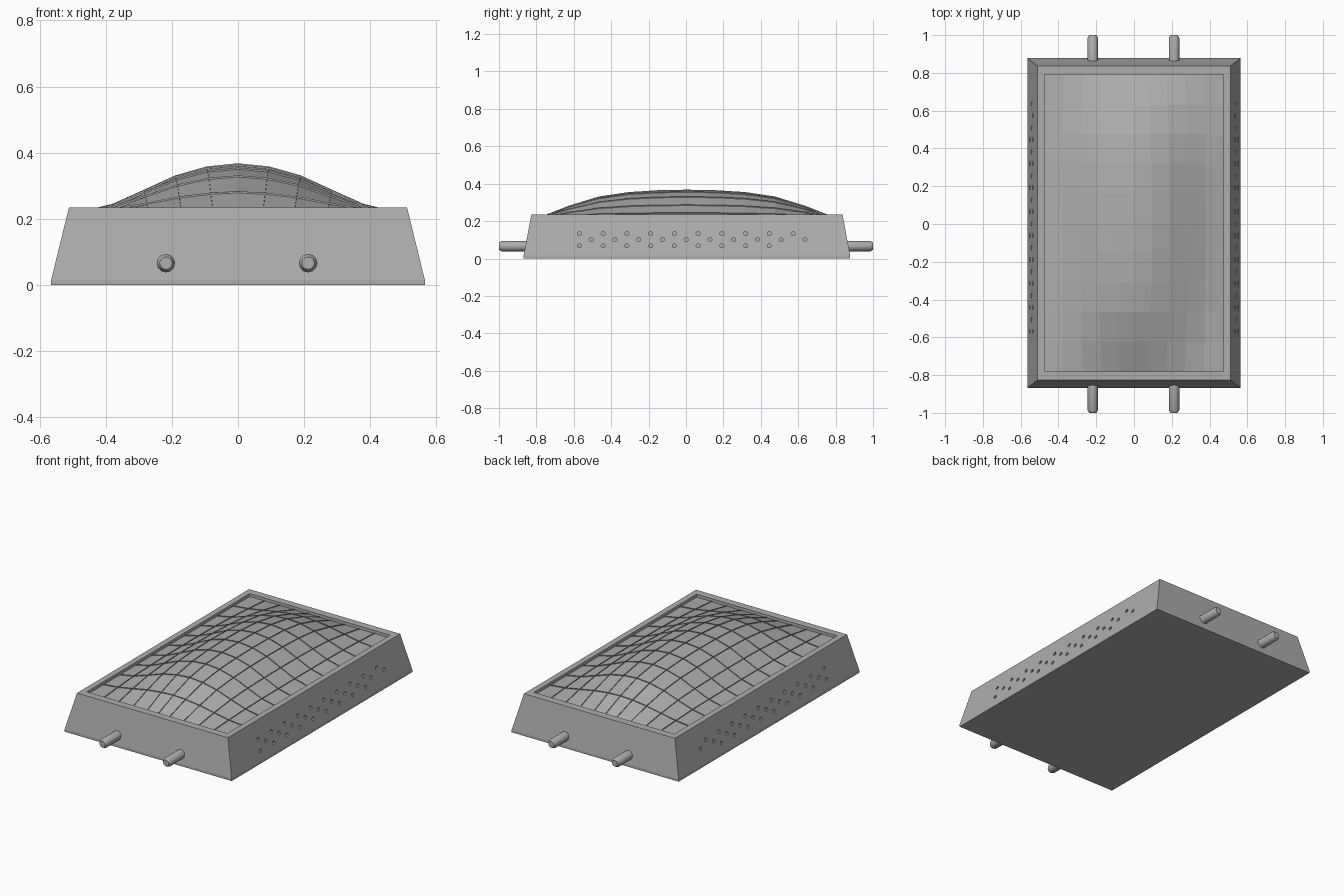
import bpy, bmesh, math
from mathutils import Matrix, Vector

if "Cube" in bpy.data.objects:
    bpy.data.objects.remove(bpy.data.objects["Cube"])

CY = 0.005          # slight offset of the casing along y
TOP = 0.235

grey = bpy.data.materials.new("dark_grey")
grey.diffuse_color = (0.42, 0.42, 0.42, 1)
grey.use_nodes = True
grey.node_tree.nodes["Principled BSDF"].inputs["Base Color"].default_value = grey.diffuse_color


def make_object(name, bm):
    bmesh.ops.recalc_face_normals(bm, faces=bm.faces)
    me = bpy.data.meshes.new(name)
    bm.to_mesh(me)
    bm.free()
    me.materials.append(grey)
    ob = bpy.data.objects.new(name, me)
    bpy.context.collection.objects.link(ob)
    return ob


def smooth(ob, degrees):
    bpy.ops.object.select_all(action='DESELECT')
    ob.select_set(True)
    bpy.context.view_layer.objects.active = ob
    bpy.ops.object.shade_smooth_by_angle(angle=math.radians(degrees))


def ring(bm, hx, hy, z):
    return [bm.verts.new((sx * hx, CY + sy * hy, z))
            for sx, sy in ((-1, -1), (1, -1), (1, 1), (-1, 1))]


# Tapered casing with a short foot band, flat rim and recessed tray
bm = bmesh.new()
levels = [(0.565, 0.873, 0), (0.565, 0.873, 0.015), (0.511, 0.832, TOP),
          (0.475, 0.786, TOP), (0.475, 0.786, 0.195)]
rings = [ring(bm, *lv) for lv in levels]
for a, b in zip(rings, rings[1:]):
    for i in range(4):
        j = (i + 1) % 4
        bm.faces.new((a[i], a[j], b[j], b[i]))
bm.faces.new(rings[0])
bm.faces.new(rings[-1])
casing = make_object("casing", bm)

# Vent holes: three staggered rows on each long side
bm = bmesh.new()
pitch = 0.127
rows = [(0.133, -0.57, 10), (0.101, -0.507, 10), (0.068, -0.57, 9)]
for z, y0, count in rows:
    x = 0.565 - (z - 0.015) * 0.054 / 0.22
    for k in range(count):
        for s in (-1, 1):
            m = (Matrix.Translation((s * x, y0 + k * pitch, z))
                 @ Matrix.Rotation(math.pi / 2, 4, 'Y'))
            bmesh.ops.create_cone(bm, cap_ends=True, segments=10, radius1=0.011,
                                  radius2=0.011, depth=0.03, matrix=m)
cutter = make_object("vent_cutter", bm)
cutter.hide_render = True
cutter.hide_viewport = True
mod = casing.modifiers.new("vents", 'BOOLEAN')
mod.operation = 'DIFFERENCE'
mod.solver = 'EXACT'
mod.object = cutter

# Bulging cushion: grid surface shaped by two half profiles
FX = [1, 0.935, 0.75, 0.45, 0.16, 0]
FY = [1, 0.98, 0.91, 0.75, 0.42, 0]
PULL = [0, 0.02, 0.02, 0.015, 0.008, 0]   # columns draw together at the ends
n = 5
bm = bmesh.new()


def dome_vert(i, j):
    x = abs(i) * 0.475 / n - PULL[abs(i)] * (j / n) ** 2
    z = 0.217 + 0.146 * FX[abs(i)] * FY[abs(j)]
    return bm.verts.new((math.copysign(x, i), CY + j * 0.786 / n, z))


grid = [[dome_vert(i, j) for j in range(-n, n + 1)] for i in range(-n, n + 1)]
tiles = [bm.faces.new((grid[i][j], grid[i + 1][j], grid[i + 1][j + 1], grid[i][j + 1]))
         for i in range(2 * n) for j in range(2 * n)]
# Flat-topped seams: inset every tile, then raise the strips left between them
bmesh.ops.inset_individual(bm, faces=tiles, thickness=0.0045, depth=0)
panels = set(tiles)
strips = [f for f in bm.faces if f not in panels]
raised = bmesh.ops.extrude_face_region(bm, geom=strips)
bmesh.ops.translate(bm, vec=Vector((0, 0, 0.005)),
                    verts=[g for g in raised["geom"] if isinstance(g, bmesh.types.BMVert)])
bmesh.ops.delete(bm, geom=[f for f in strips if f.is_valid], context='FACES_ONLY')
cushion = make_object("domed_cushion", bm)
smooth(cushion, 30)

# Pegs with chamfered tips, two at each end
profile = [(0.028, 0.84), (0.028, 0.985), (0.019, 1.0)]
N = 12
for label, s in (("front", -1), ("back", 1)):
    for side, px in (("left", -0.218), ("right", 0.212)):
        bm = bmesh.new()
        loops = [[bm.verts.new((px + r * math.cos(2 * math.pi * k / N), s * y,
                                0.066 + r * math.sin(2 * math.pi * k / N)))
                  for k in range(N)] for r, y in profile]
        for a, b in zip(loops, loops[1:]):
            for k in range(N):
                m = (k + 1) % N
                bm.faces.new((a[k], a[m], b[m], b[k]))
        bm.faces.new(loops[0])
        bm.faces.new(loops[-1])
        smooth(make_object(f"{label}_{side}_peg", bm), 35)
